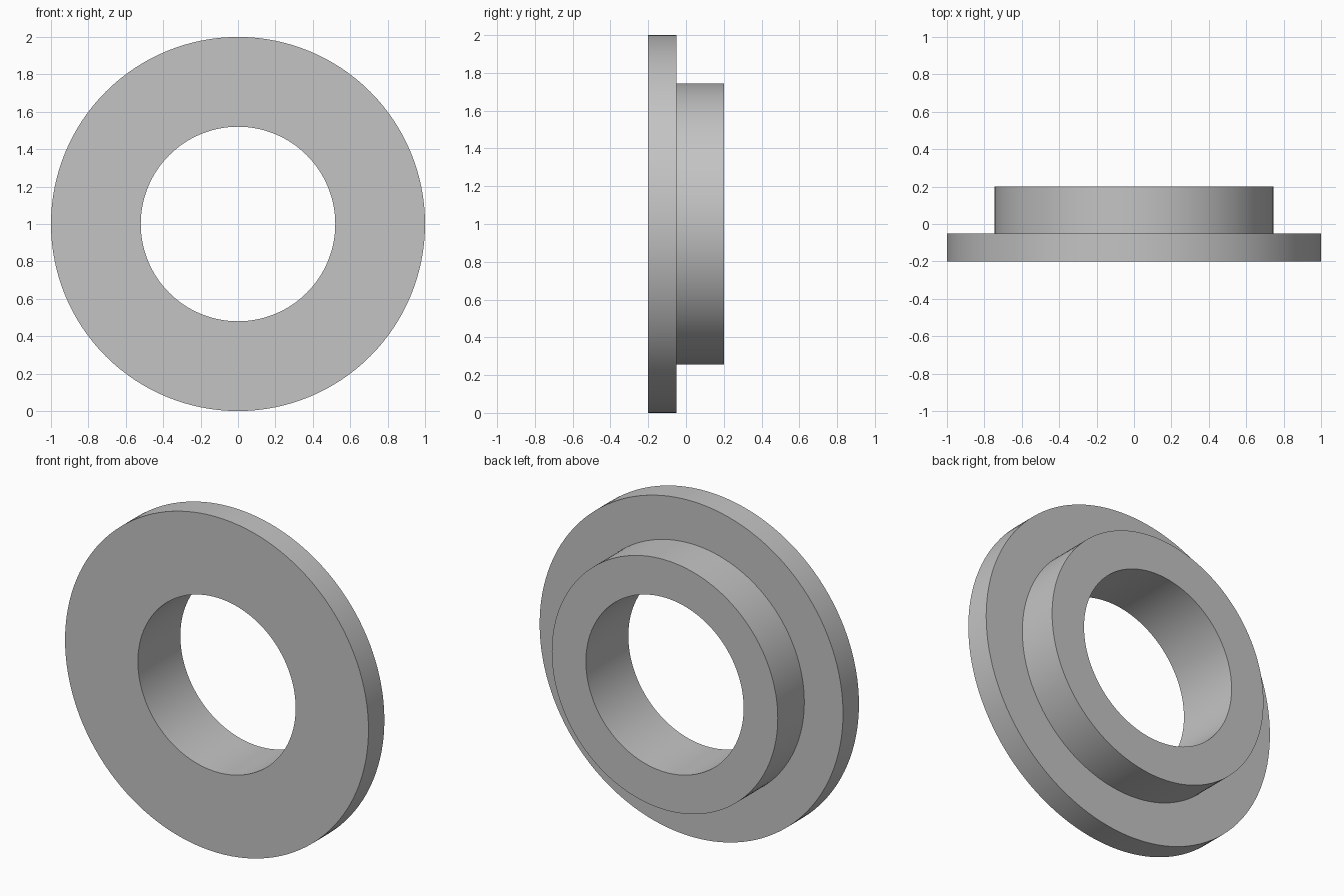
import bpy
import bmesh
import math
from mathutils import Matrix, Vector

old = bpy.data.objects.get("Cube")
if old:
    bpy.data.objects.remove(old, do_unlink=True)

SEGMENTS = 128
CENTRE_Z = 1.0
FLANGE_R, HUB_R, BORE_R = 1.0, 0.745, 0.52
FRONT_Y, STEP_Y, BACK_Y = -0.2, -0.05, 0.2

# Plain grey material
grey = bpy.data.materials.new("plain_grey")
grey.use_nodes = True
colour = (0.55, 0.55, 0.55, 1.0)
grey.diffuse_color = colour
grey.node_tree.nodes["Principled BSDF"].inputs["Base Color"].default_value = colour

# Stepped cross-section (radius, y), revolved about the y axis
profile = [
    (BORE_R, FRONT_Y), (FLANGE_R, FRONT_Y), (FLANGE_R, STEP_Y),
    (HUB_R, STEP_Y), (HUB_R, BACK_Y), (BORE_R, BACK_Y),
]
bm = bmesh.new()
verts = [bm.verts.new((r, y, 0)) for r, y in profile]
edges = [bm.edges.new((a, b)) for a, b in zip(verts, verts[1:] + verts[:1])]
bmesh.ops.spin(bm, geom=verts + edges, cent=(0, 0, 0), axis=(0, 1, 0),
               angle=math.tau, steps=SEGMENTS, use_duplicate=False)
bmesh.ops.remove_doubles(bm, verts=bm.verts[:], dist=0.0001)
bmesh.ops.recalc_face_normals(bm, faces=bm.faces[:])
bmesh.ops.transform(bm, matrix=Matrix.Translation(Vector((0, 0, CENTRE_Z))),
                    verts=bm.verts[:])

mesh = bpy.data.meshes.new("flanged_bushing")
bm.to_mesh(mesh)
bm.free()
mesh.materials.append(grey)

bushing = bpy.data.objects.new("flanged_bushing", mesh)
bpy.context.collection.objects.link(bushing)

# Smooth round walls, sharp rims
bpy.ops.object.select_all(action="DESELECT")
bushing.select_set(True)
bpy.context.view_layer.objects.active = bushing
bpy.ops.object.shade_smooth_by_angle(angle=math.radians(30))
